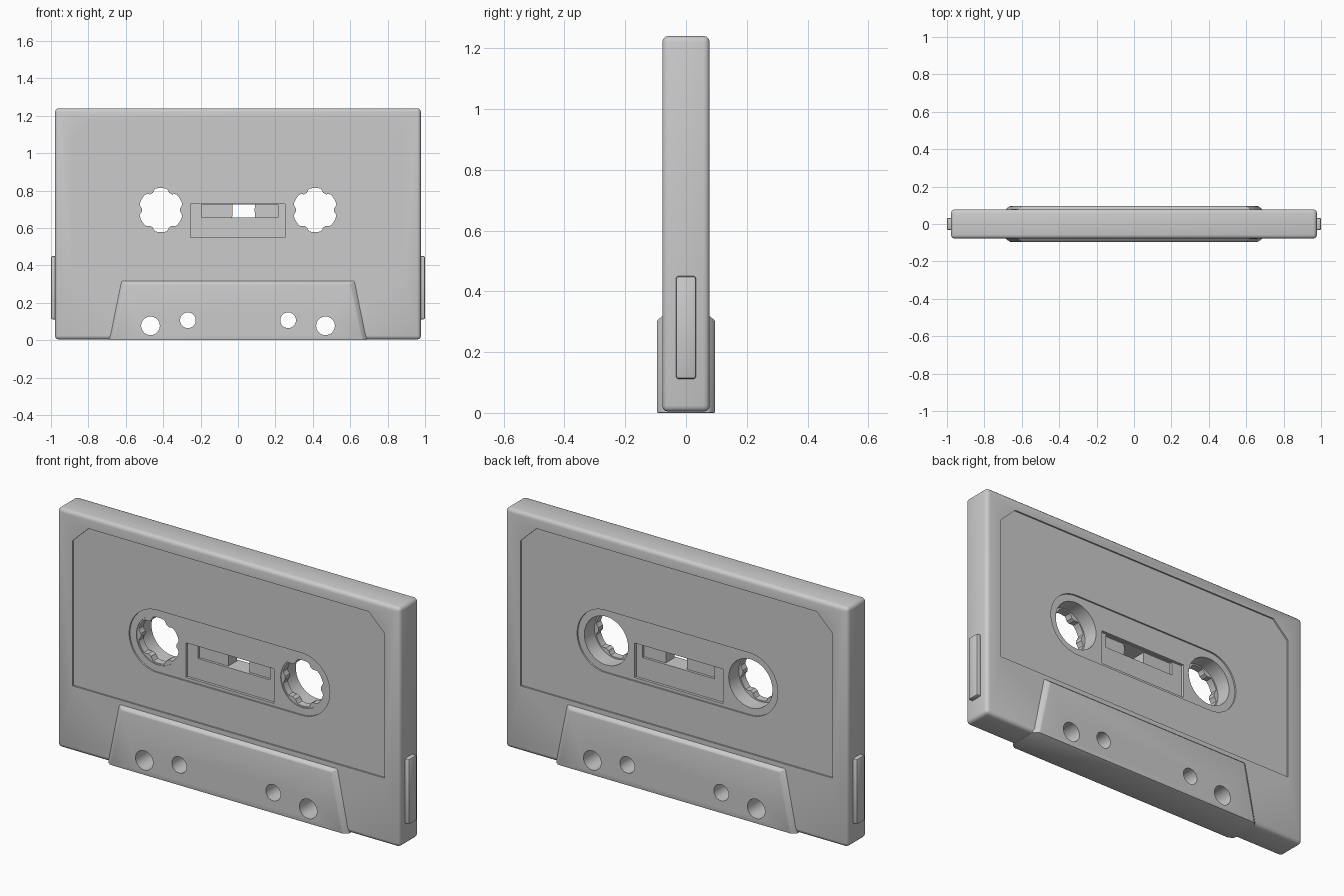
import bpy, bmesh, math

if "Cube" in bpy.data.objects:
    bpy.data.objects.remove(bpy.data.objects["Cube"], do_unlink=True)

grey = bpy.data.materials.new("grey plastic")
grey.use_nodes = True
grey.diffuse_color = (0.6, 0.6, 0.6, 1)
grey.node_tree.nodes["Principled BSDF"].inputs["Base Color"].default_value = (0.6, 0.6, 0.6, 1)

HUB_X, HUB_Z, HALF = 0.412, 0.696, 0.078


def loft(name, rings):
    """Solid through matching rings of (x, z) points, each at its own y."""
    bm = bmesh.new()
    loops = [[bm.verts.new((x, y, z)) for x, z in pts] for y, pts in rings]
    n = len(loops[0])
    bm.faces.new(loops[0])
    bm.faces.new(loops[-1][::-1])
    for a, b in zip(loops, loops[1:]):
        for i in range(n):
            j = (i + 1) % n
            bm.faces.new((a[j], a[i], b[i], b[j]))
    bmesh.ops.recalc_face_normals(bm, faces=bm.faces)
    mesh = bpy.data.meshes.new(name)
    bm.to_mesh(mesh)
    bm.free()
    ob = bpy.data.objects.new(name, mesh)
    bpy.context.collection.objects.link(ob)
    mesh.materials.append(grey)
    return ob


def prism(name, pts, y0, y1):
    return loft(name, [(y0, pts), (y1, pts)])


def rect(x0, x1, z0, z1):
    return [(x0, z0), (x1, z0), (x1, z1), (x0, z1)]


def arc(cx, cz, r, start=0, sweep=360, n=48):
    count = n if sweep == 360 else n + 1
    angles = [math.radians(start + sweep * i / n) for i in range(count)]
    return [(cx + r * math.cos(a), cz + r * math.sin(a)) for a in angles]


def activate(ob):
    bpy.ops.object.select_all(action='DESELECT')
    ob.select_set(True)
    bpy.context.view_layer.objects.active = ob


def bevel(ob, width, segments=3):
    activate(ob)
    m = ob.modifiers.new("rounded edges", 'BEVEL')
    m.width, m.segments = width, segments
    bpy.ops.object.modifier_apply(modifier=m.name)


def cut(ob, pts, y0=-1, y1=1):
    cutter = prism("cutter", pts, y0, y1)
    activate(ob)
    m = ob.modifiers.new("cut", 'BOOLEAN')
    m.operation, m.solver, m.object = 'DIFFERENCE', 'EXACT', cutter
    bpy.ops.object.modifier_apply(modifier=m.name)
    bpy.data.objects.remove(cutter, do_unlink=True)


def cut_both_faces(ob, pts, depth):
    cut(ob, pts, -1, -HALF + depth)
    cut(ob, pts, HALF - depth, 1)


# Main shell with rounded edges
shell = prism("shell", rect(-0.978, 0.978, 0.004, 1.24), -HALF, HALF)
bevel(shell, 0.02)

# Label area, hub surround and window, each set a little deeper
label = [(-0.89, 0.342), (0.89, 0.342), (0.89, 1.09), (0.80, 1.177), (-0.80, 1.177), (-0.89, 1.09)]
cut_both_faces(shell, label, 0.008)
surround = arc(HUB_X, HUB_Z, 0.161, -90, 180, 24) + arc(-HUB_X, HUB_Z, 0.161, 90, 180, 24)
cut_both_faces(shell, surround, 0.016)
cut_both_faces(shell, rect(-0.254, 0.25, 0.55, 0.728), 0.03)
cut(shell, rect(-0.195, 0.215, 0.657, 0.725))
for s in (-1, 1):
    cut(shell, arc(s * HUB_X, HUB_Z, 0.125))

# Thick head section along the lower edge, sloping in at sides and top
outer = [(-0.69, 0), (0.69, 0), (0.625, 0.32), (-0.625, 0.32)]
inner = [(-0.665, 0), (0.665, 0), (0.6, 0.303), (-0.6, 0.303)]
head = loft("head_section", [(-0.096, inner), (-0.076, outer), (0.076, outer), (0.096, inner)])
bevel(head, 0.005, 2)

# Guide holes through the shell and head section
for s in (-1, 1):
    for x, z, r in ((0.468, 0.077, 0.05), (0.268, 0.107, 0.042)):
        for ob in (shell, head):
            cut(ob, arc(s * x, z, r, n=32))

# Drive hubs: thin toothed rings near the front
parts = [shell, head]
for s, side, reel in ((-1, "right", 0.383), (1, "left", 0.323)):
    hub = prism(side + "_hub", arc(s * HUB_X, HUB_Z, 0.13), -0.058, -0.02)
    teeth = []
    for i in range(72):
        a = 2 * math.pi * i / 72
        r = 0.118 - 0.016 * min(1, max(0, 1.6 * math.cos(6 * a) - 0.4))
        teeth.append((s * HUB_X + r * math.cos(a), HUB_Z + r * math.sin(a)))
    cut(hub, teeth)

    # Tape reel seen through the window slot
    tape = prism(side + "_tape_reel", arc(s * HUB_X, HUB_Z, reel, n=64), -0.035, 0.035)
    cut(tape, arc(s * HUB_X, HUB_Z, 0.127))

    # Grip plate on the end
    grip = prism(side + "_grip", rect(s * 0.985 - 0.015, s * 0.985 + 0.015, 0.112, 0.45), -0.033, 0.033)
    bevel(grip, 0.008, 2)
    parts += [hub, tape, grip]

for ob in parts:
    activate(ob)
    bpy.ops.object.shade_smooth_by_angle(angle=math.radians(35))
